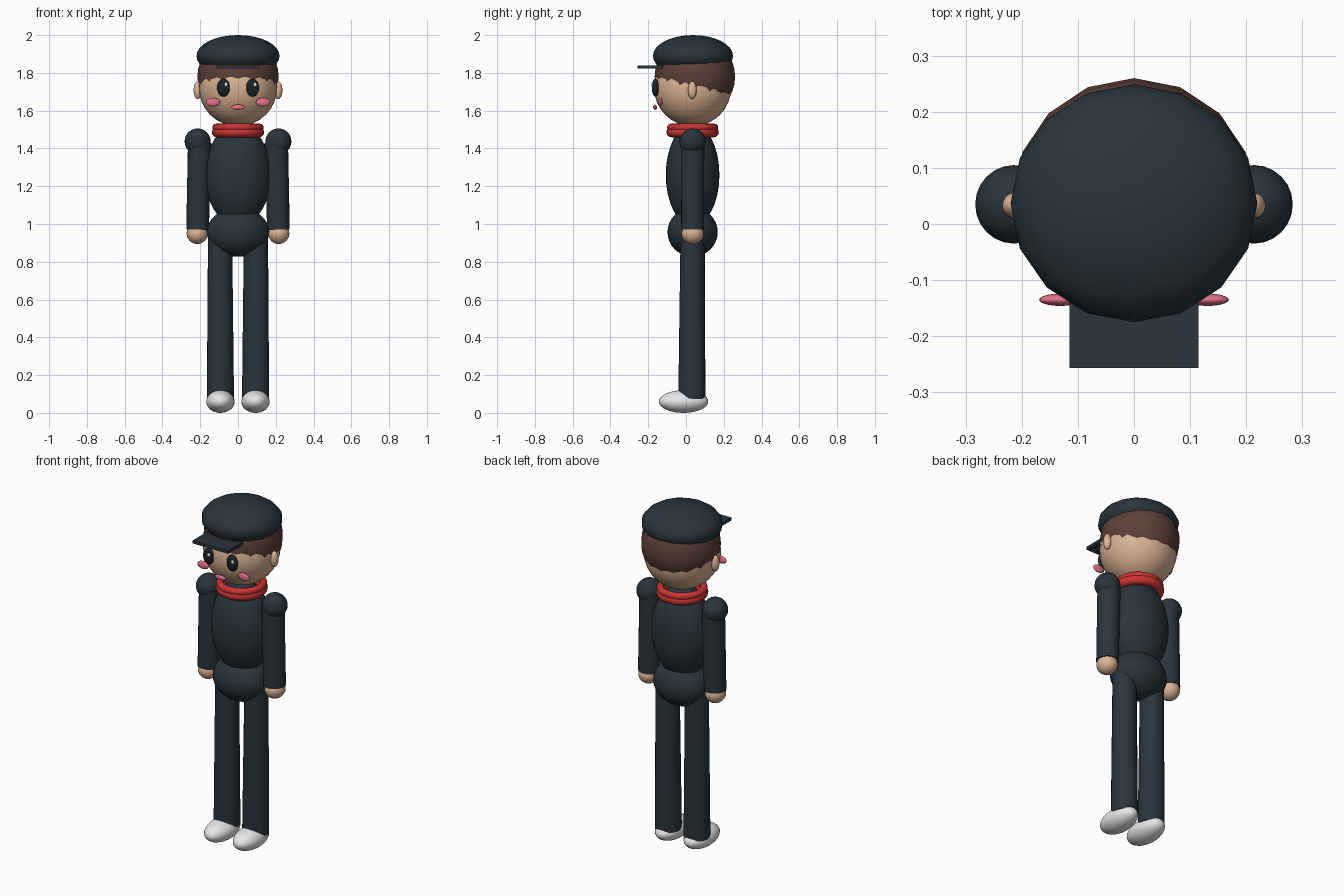
import bpy
from math import radians
from mathutils import Vector

cube = bpy.data.objects.get("Cube")
if cube:
    bpy.data.objects.remove(cube, do_unlink=True)

MID = 0.035  # depth of the body's axis


def material(name, rgb):
    m = bpy.data.materials.new(name)
    m.use_nodes = True
    m.diffuse_color = (*rgb, 1)
    m.node_tree.nodes["Principled BSDF"].inputs["Base Color"].default_value = (*rgb, 1)
    return m


navy = material("dark navy cloth", (0.023, 0.035, 0.045))
skin = material("skin", (0.72, 0.46, 0.30))
brown = material("brown hair", (0.11, 0.052, 0.040))
red = material("red scarf", (0.60, 0.035, 0.035))
pink = material("pink", (0.75, 0.17, 0.25))
white = material("white shoes", (0.80, 0.80, 0.80))
black = material("eye black", (0.012, 0.016, 0.020))


def finish(name, mat, smooth=True):
    ob = bpy.context.object
    ob.name = ob.data.name = name
    ob.data.materials.append(mat)
    if smooth:
        bpy.ops.object.shade_smooth_by_angle(angle=radians(40))
    return ob


def ball(name, mat, centre, radii, segments=32, rings=16):
    bpy.ops.mesh.primitive_uv_sphere_add(segments=segments, ring_count=rings, radius=1, location=centre)
    bpy.context.object.scale = radii
    bpy.ops.object.transform_apply(location=False, rotation=False, scale=True)
    return finish(name, mat)


def limb(name, mat, bottom, top, r_bottom, r_top):
    a, b = Vector(bottom), Vector(top)
    bpy.ops.mesh.primitive_cone_add(vertices=24, radius1=r_bottom, radius2=r_top,
                                    depth=(b - a).length, location=(a + b) / 2)
    bpy.context.object.rotation_euler = (b - a).to_track_quat('Z', 'Y').to_euler()
    return finish(name, mat)


def ring(name, mat, z, major, minor):
    bpy.ops.mesh.primitive_torus_add(major_segments=32, minor_segments=12, location=(0, MID, z),
                                     major_radius=major, minor_radius=minor)
    return finish(name, mat)


# Body
ball("torso", navy, (0, MID, 1.26), (0.175, 0.142, 0.27))
ball("hips", navy, (0, MID, 0.957), (0.165, 0.133, 0.13))
ring("scarf_upper", red, 1.511, 0.116, 0.020)
ring("scarf_lower", red, 1.486, 0.112, 0.027)

# Head, hair and cap
ball("head", skin, (0, MID, 1.725), (0.208, 0.205, 0.208))
ball("hair", brown, (0, 0.047, 1.78), (0.215, 0.213, 0.213), 16, 16)
ball("cap", navy, (0, 0.037, 1.89), (0.22, 0.212, 0.11), 16, 16)
bpy.ops.mesh.primitive_cube_add(size=1, location=(0, -0.165, 1.831))
bpy.context.object.scale = (0.23, 0.184, 0.017)
bpy.ops.object.transform_apply(location=False, rotation=False, scale=True)
finish("cap_visor", navy, smooth=False)
ball("mouth", pink, (0, -0.164, 1.618), (0.036, 0.010, 0.014), 24, 12)

# Paired parts
for side, s in (("left", 1), ("right", -1)):
    ball(side + "_eye", black, (s * 0.077, -0.162, 1.722), (0.034, 0.019, 0.048), 24, 12)
    ball(side + "_eye_highlight", white, (s * 0.077 + 0.013, -0.179, 1.738), (0.009, 0.005, 0.011), 12, 8)
    ball(side + "_cheek", pink, (s * 0.132, -0.135, 1.645), (0.037, 0.011, 0.023), 24, 12)
    ball(side + "_ear", skin, (s * 0.213, 0.033, 1.708), (0.022, 0.023, 0.047), 24, 12)
    ball(side + "_shoulder", navy, (s * 0.214, MID, 1.437), (0.069, 0.07, 0.069), 24, 12)
    limb(side + "_arm", navy, (s * 0.214, MID, 0.97), (s * 0.203, MID, 1.43), 0.060, 0.062)
    ball(side + "_hand", skin, (s * 0.216, MID, 0.95), (0.056, 0.059, 0.056), 24, 12)
    limb(side + "_leg", navy, (s * 0.093, 0.031, 0.075), (s * 0.095, MID, 0.95), 0.072, 0.064)
    ball(side + "_shoe", white, (s * 0.093, -0.013, 0.06), (0.075, 0.131, 0.06))
